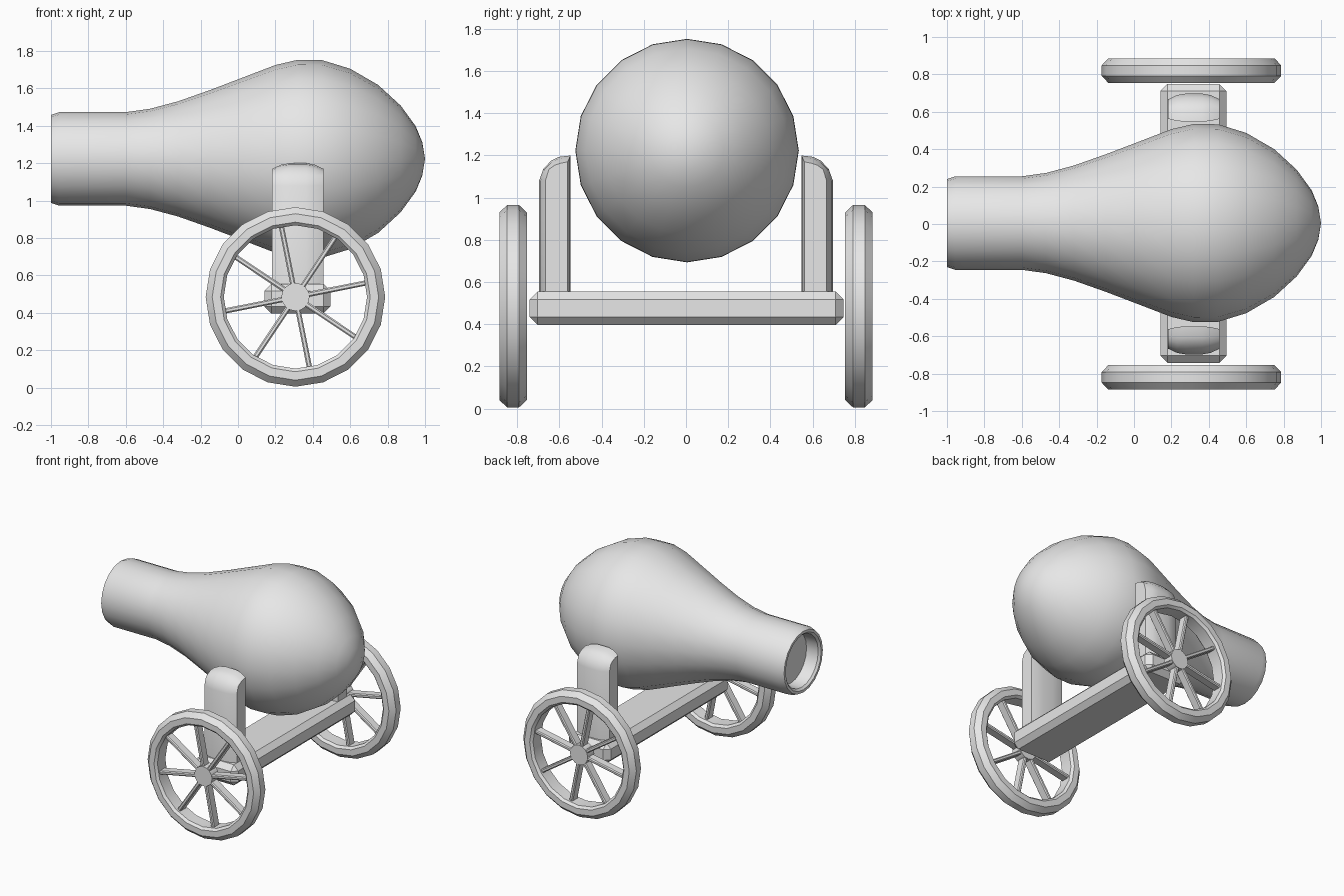
import bpy, bmesh, math
from mathutils import Matrix, Vector

if "Cube" in bpy.data.objects:
    bpy.data.objects.remove(bpy.data.objects["Cube"])

metal = bpy.data.materials.new("light_grey")
metal.diffuse_color = (0.8, 0.8, 0.8, 1)
metal.use_nodes = True
metal.node_tree.nodes["Principled BSDF"].inputs["Base Color"].default_value = metal.diffuse_color


def finish(name, bm, angle=30):
    bmesh.ops.remove_doubles(bm, verts=bm.verts, dist=1e-5)
    bmesh.ops.recalc_face_normals(bm, faces=bm.faces)
    mesh = bpy.data.meshes.new(name)
    bm.to_mesh(mesh)
    bm.free()
    mesh.materials.append(metal)
    ob = bpy.data.objects.new(name, mesh)
    bpy.context.collection.objects.link(ob)
    bpy.ops.object.select_all(action='DESELECT')
    ob.select_set(True)
    bpy.context.view_layer.objects.active = ob
    bpy.ops.object.shade_smooth_by_angle(angle=math.radians(angle))
    return ob


def lathe(bm, profile, center, axis, sides=20, closed=False):
    """Turn (along, radius) points around the x or y axis."""
    def point(a, r, t):
        u, v = r * math.cos(t), r * math.sin(t)
        return Vector(center) + (Vector((a, u, v)) if axis == 'X' else Vector((u, a, v)))
    rings = []
    for a, r in profile:
        if r == 0:
            rings.append([bm.verts.new(point(a, 0, 0))] * sides)
        else:
            rings.append([bm.verts.new(point(a, r, math.tau * i / sides)) for i in range(sides)])
    pairs = list(zip(rings, rings[1:])) + ([(rings[-1], rings[0])] if closed else [])
    for p, q in pairs:
        for i in range(sides):
            j = (i + 1) % sides
            bm.faces.new(list(dict.fromkeys((p[i], p[j], q[j], q[i]))))


def box(bm, size, matrix, bevel):
    part = bmesh.new()
    bmesh.ops.create_cube(part, size=1, matrix=Matrix.Diagonal((*size, 1)))
    bmesh.ops.bevel(part, geom=part.edges[:], offset=bevel, segments=1, affect='EDGES')
    part.transform(matrix)
    tmp = bpy.data.meshes.new("tmp")
    part.to_mesh(tmp)
    part.free()
    bm.from_mesh(tmp)
    bpy.data.meshes.remove(tmp)


# Barrel: pear-shaped, with a shallow bore in the muzzle
bm = bmesh.new()
lathe(bm, [(-0.89, 0), (-0.89, 0.195), (-0.985, 0.2), (-1.0, 0.215), (-1.0, 0.235),
           (-0.955, 0.25), (-0.6, 0.25), (-0.47, 0.268), (-0.32, 0.308), (-0.15, 0.368),
           (0.02, 0.433), (0.2, 0.502), (0.32, 0.53), (0.45, 0.528), (0.6, 0.482),
           (0.75, 0.395), (0.87, 0.285), (0.95, 0.175), (0.985, 0.09), (1.0, 0)],
      (0, 0.005, 1.223), 'X')
finish("barrel", bm, 40)

# Axle beam
bm = bmesh.new()
box(bm, (0.355, 1.49, 0.158), Matrix.Translation((0.318, 0.003, 0.476)), 0.038)
finish("axle_beam", bm)

for side, label in ((-1, "front"), (1, "back")):
    # Upright cheek with a rounded outer shoulder and a softened top
    bm = bmesh.new()
    loops = []
    for dx, d in ((-0.137, 0.03), (-0.09, 0.008), (-0.045, 0), (0.045, 0), (0.09, 0.008), (0.137, 0.03)):
        outline = [(0.547 + d * 0.5, 0.5), (0.697 - d, 0.5), (0.697 - d, 1.08), (0.677 - d * 0.9, 1.135),
                   (0.64 - d * 0.6, 1.175 - d * 0.7), (0.605 - d * 0.3, 1.193 - d), (0.547 + d * 0.5, 1.2 - d)]
        loops.append([bm.verts.new((0.32 + dx, side * y, z)) for y, z in outline])
    for p, q in zip(loops, loops[1:]):
        for i in range(len(p)):
            j = (i + 1) % len(p)
            bm.faces.new((p[i], p[j], q[j], q[i]))
    bm.faces.new(loops[0])
    bm.faces.new(loops[-1])
    finish(label + "_upright", bm)

    # Wheel rim with chamfered edges
    center = (0.307, side * 0.82, 0.485)
    bm = bmesh.new()
    lathe(bm, [(-0.065, 0.40), (-0.065, 0.445), (-0.028, 0.48), (0.028, 0.48), (0.065, 0.445),
               (0.065, 0.40), (0.048, 0.383), (-0.048, 0.383)], center, 'Y', closed=True)
    finish(label + "_wheel_rim", bm)

    # Hub
    bm = bmesh.new()
    lathe(bm, [(-0.04, 0), (-0.04, 0.075), (0.04, 0.075), (0.04, 0)], center, 'Y', sides=16)
    finish(label + "_wheel_hub", bm)

    # Eight spokes
    bm = bmesh.new()
    for k in range(8):
        turn = Matrix.Translation(center) @ Matrix.Rotation(-math.radians(11.25 + 45 * k), 4, 'Y')
        box(bm, (0.35, 0.07, 0.028), turn @ Matrix.Translation((0.225, 0, 0)), 0.007)
    finish(label + "_wheel_spokes", bm)
